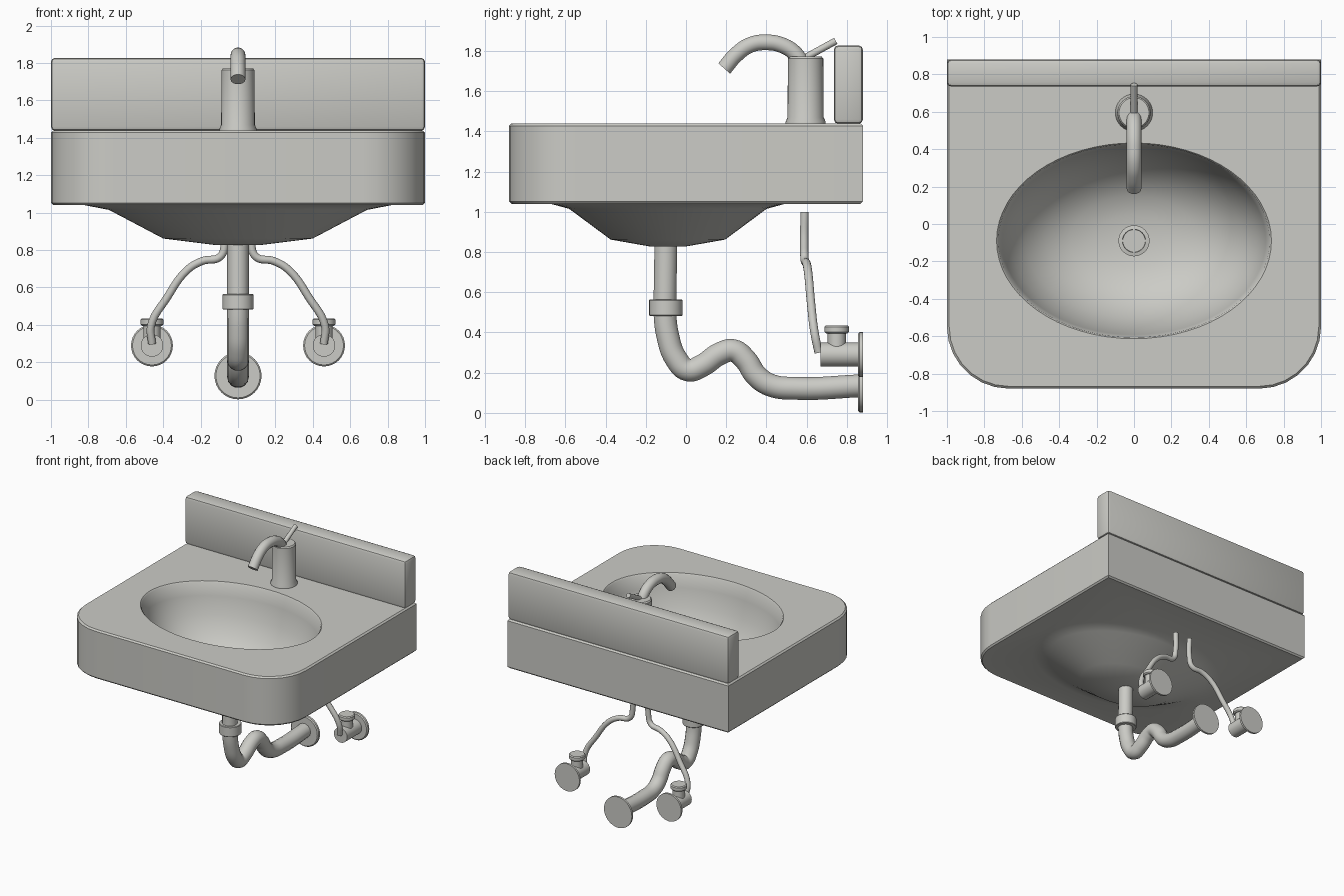
import bpy, bmesh, math
from mathutils import Vector

if "Cube" in bpy.data.objects:
    bpy.data.objects.remove(bpy.data.objects["Cube"])

ceramic = bpy.data.materials.new("light_grey")
ceramic.diffuse_color = (0.6, 0.6, 0.565, 1)
ceramic.use_nodes = True
ceramic.node_tree.nodes["Principled BSDF"].inputs["Base Color"].default_value = ceramic.diffuse_color


def finish(obj, angle=35):
    obj.data.materials.clear()
    obj.data.materials.append(ceramic)
    bpy.ops.object.select_all(action='DESELECT')
    obj.select_set(True)
    bpy.context.view_layer.objects.active = obj
    bpy.ops.object.shade_smooth_by_angle(angle=math.radians(angle))
    return obj


def from_bmesh(name, bm, angle=35):
    bmesh.ops.recalc_face_normals(bm, faces=bm.faces)
    mesh = bpy.data.meshes.new(name)
    bm.to_mesh(mesh)
    bm.free()
    obj = bpy.data.objects.new(name, mesh)
    bpy.context.collection.objects.link(obj)
    return finish(obj, angle)


def ring(bm, pts):
    return [bm.verts.new(p) for p in pts]


def bridge(bm, a, b):
    n = len(a)
    for i in range(n):
        bm.faces.new((a[i], a[(i + 1) % n], b[(i + 1) % n], b[i]))


def lathe(name, profile, loc, along_y=False, seg=32):
    """Capped turned solid from (radius, height) points."""
    bm = bmesh.new()
    rings = []
    for r, h in profile:
        pts = []
        for i in range(seg):
            a = math.tau * i / seg
            c, s = r * math.cos(a), r * math.sin(a)
            pts.append(Vector(loc) + Vector((c, h, s) if along_y else (c, s, h)))
        rings.append(ring(bm, pts))
    for a, b in zip(rings, rings[1:]):
        bridge(bm, a, b)
    bm.faces.new(rings[0])
    bm.faces.new(rings[-1])
    return from_bmesh(name, bm)


def tube(name, points, radius, res=6):
    cu = bpy.data.curves.new(name, 'CURVE')
    cu.dimensions = '3D'
    cu.bevel_depth = radius
    cu.bevel_resolution = 5
    cu.resolution_u = res
    cu.use_fill_caps = True
    sp = cu.splines.new('BEZIER')
    sp.bezier_points.add(len(points) - 1)
    for bp, p in zip(sp.bezier_points, points):
        bp.co = p
        bp.handle_left_type = bp.handle_right_type = 'AUTO'
    obj = bpy.data.objects.new(name, cu)
    bpy.context.collection.objects.link(obj)
    bpy.ops.object.select_all(action='DESELECT')
    obj.select_set(True)
    bpy.context.view_layer.objects.active = obj
    bpy.ops.object.convert(target='MESH')
    return finish(bpy.context.object, 50)


def box(name, lo, hi, bevel=0.0):
    bm = bmesh.new()
    bmesh.ops.create_cube(bm, size=1)
    for v in bm.verts:
        v.co = [(l + h) / 2 + c * (h - l) for l, h, c in zip(lo, hi, v.co)]
    if bevel:
        bmesh.ops.bevel(bm, geom=bm.edges[:], offset=bevel, segments=2,
                        profile=0.5, affect='EDGES')
    return from_bmesh(name, bm, 30)


# Basin: slab with rounded front corners, sunken bowl and bulging underside
BY = -0.09


def outline(inset, z, rad=0.33, seg=7):
    x, y0, y1 = 1 - inset, -0.88 + inset, 0.88 - inset
    r = rad - inset
    pts = [(x, y1, z), (-x, y1, z)]
    for cx, start in ((-x + r, math.pi), (x - r, 1.5 * math.pi)):
        for i in range(seg + 1):
            a = start + math.pi / 2 * i / seg
            pts.append((cx + r * math.cos(a), y0 + r + r * math.sin(a), z))
    return pts


def oval(rx, z, ratio=0.712, seg=64):
    return [(rx * math.cos(math.tau * i / seg),
             BY + rx * ratio * math.sin(math.tau * i / seg), z) for i in range(seg)]


def fill_between(bm, outer, inner):
    edges = []
    for loop in (outer, inner):
        for i, v in enumerate(loop):
            w = loop[(i + 1) % len(loop)]
            edges.append(bm.edges.get((v, w)) or bm.edges.new((v, w)))
    bmesh.ops.triangle_fill(bm, use_beauty=True, edges=edges)


bm = bmesh.new()
walls = [ring(bm, outline(i, z)) for i, z in
         ((0.012, 1.04), (0, 1.052), (0, 1.428), (0.012, 1.44))]
inside = [ring(bm, oval(r, z)) for r, z in
          ((0.735, 1.44), (0.725, 1.43), (0.705, 1.33), (0.66, 1.19), (0.58, 1.065),
           (0.47, 0.965), (0.34, 0.9), (0.2, 0.87), (0.08, 0.86))]
under = [ring(bm, oval(r, z)) for r, z in
         ((0.82, 1.04), (0.69, 1.015), (0.40, 0.862), (0.12, 0.827))]
for group in (walls, inside, under):
    for a, b in zip(group, group[1:]):
        bridge(bm, a, b)
bm.faces.new(inside[-1])
bm.faces.new(under[-1])
fill_between(bm, walls[-1], inside[0])
fill_between(bm, walls[0], under[0])
from_bmesh("basin", bm, 40)

# Backsplash
box("backsplash", (-1, 0.735, 1.438), (1, 0.88, 1.828), 0.022)

# Drain strainer with cross bars
lathe("drain_ring", [(0.083, 0.855), (0.083, 0.872), (0.062, 0.876), (0.06, 0.866)], (0, BY, 0))
box("drain_bar_x", (-0.062, BY - 0.006, 0.862), (0.062, BY + 0.006, 0.874))
box("drain_bar_y", (-0.006, BY - 0.062, 0.862), (0.006, BY + 0.062, 0.874))

# Faucet
lathe("faucet_body", [(0.1, 1.436), (0.1, 1.447), (0.09, 1.47), (0.088, 1.762), (0.08, 1.772)],
      (0, 0.595, 0))
tube("faucet_spout", [(0, y, z) for y, z in
     ((0.19, 1.713), (0.25, 1.782), (0.32, 1.83), (0.4, 1.843), (0.48, 1.828),
      (0.54, 1.79), (0.575, 1.74))], 0.04)
tube("faucet_handle", [(0, 0.59, 1.765), (0, 0.745, 1.85)], 0.018)

# Drain pipe with trap, collar and wall flange
tube("drain_pipe", [(0, y, z) for y, z in
     ((-0.1, 0.84), (-0.104, 0.6), (-0.105, 0.5), (-0.09, 0.38), (-0.05, 0.27), (0.01, 0.213),
      (0.08, 0.235), (0.17, 0.295), (0.235, 0.31), (0.295, 0.265), (0.35, 0.185),
      (0.42, 0.138), (0.55, 0.122), (0.87, 0.135))], 0.058)
lathe("pipe_collar", [(0.08, 0.482), (0.083, 0.486), (0.083, 0.56), (0.08, 0.564)], (0, -0.1, 0))
lathe("drain_flange", [(0.118, 0.856), (0.126, 0.863), (0.126, 0.88)], (0, 0, 0.128), True)

# Water supplies: valve, knob, flange and hose on each side
for side, s in (("left", -1), ("right", 1)):
    x = 0.46 * s
    lathe(side + "_valve_body", [(0.06, 0.668), (0.06, 0.865)], (x, 0, 0.29), True)
    lathe(side + "_valve_flange", [(0.104, 0.856), (0.112, 0.863), (0.112, 0.88)], (x, 0, 0.29), True)
    lathe(side + "_valve_stem", [(0.045, 0.3), (0.045, 0.405)], (x, 0.75, 0))
    lathe(side + "_valve_knob", [(0.052, 0.395), (0.061, 0.403), (0.061, 0.428), (0.054, 0.435)],
          (x, 0.75, 0))
    tube(side + "_supply_hose", [(px * s, y, z) for px, y, z in
         ((0.07, 0.59, 1.0), (0.07, 0.588, 0.85), (0.095, 0.59, 0.765), (0.19, 0.6, 0.742),
          (0.27, 0.608, 0.695), (0.38, 0.622, 0.545), (0.465, 0.64, 0.395),
          (0.46, 0.66, 0.3))], 0.021)
